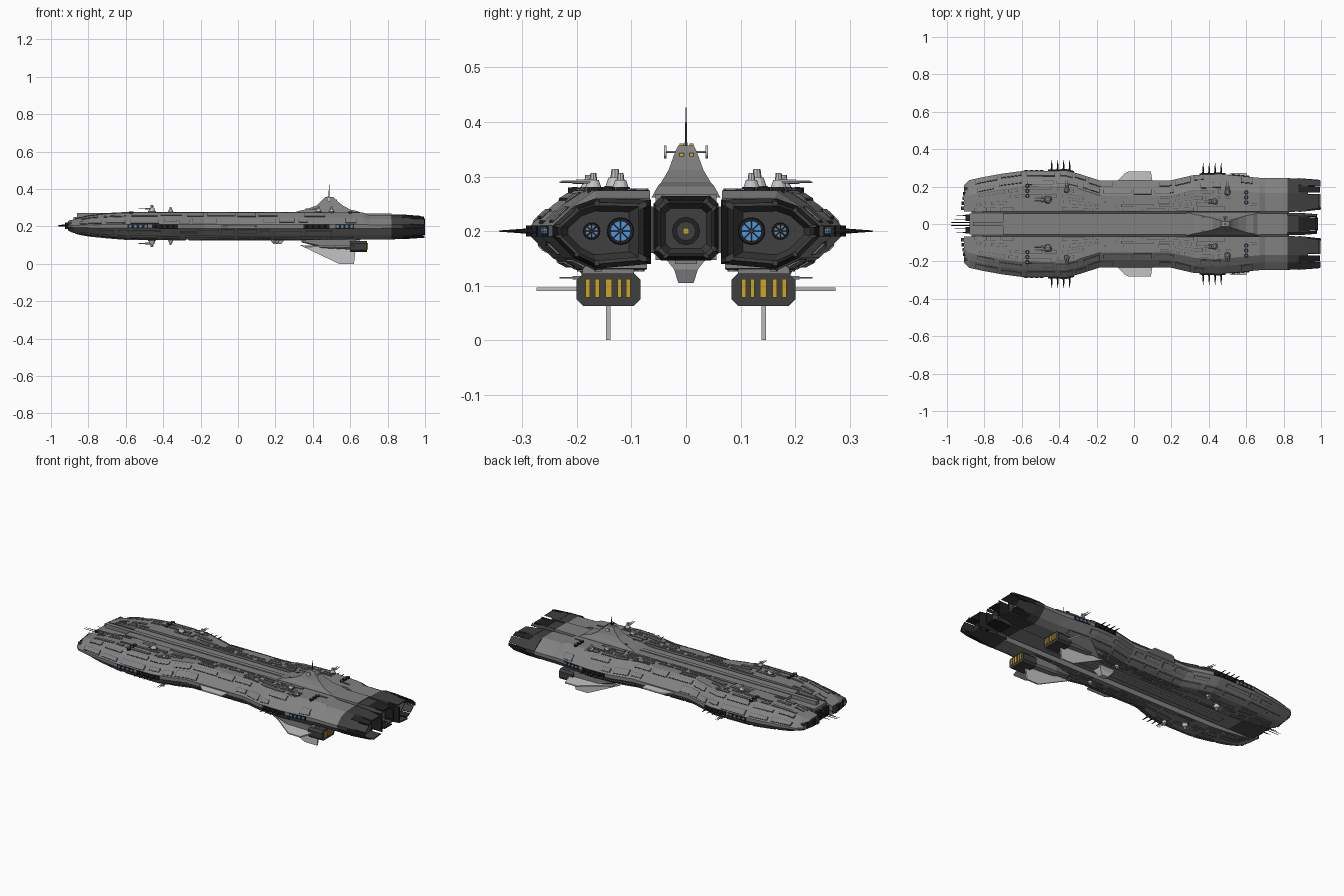
import bpy, bmesh, math, random
from mathutils import Vector as V

if "Cube" in bpy.data.objects:
    bpy.data.objects.remove(bpy.data.objects["Cube"])
random.seed(7)


def material(name, r, g, b):
    m = bpy.data.materials.new(name)
    m.use_nodes = True
    m.diffuse_color = (r, g, b, 1)
    m.node_tree.nodes["Principled BSDF"].inputs["Base Color"].default_value = (r, g, b, 1)
    return m


HULL = material("hull grey", .22, .22, .22)
SEAM = material("seam grey", .07, .07, .07)
DARK = material("engine dark grey", .05, .05, .05)
BLACK = material("black", .015, .015, .017)
LIGHT = material("light grey", .55, .55, .55)
BLUE = material("engine blue", .08, .3, .7)
PALE = material("dull blue", .13, .25, .4)
GOLD = material("vent yellow", .6, .38, .02)


class Part:
    """Collects lofted solids into one object, optionally mirrored across y."""

    def __init__(self, name, *mats, mirror=True):
        self.name, self.mats, self.mirror = name, mats, mirror
        self.bm = bmesh.new()

    def loft(self, rings, m=0):
        rows = [[self.bm.verts.new(p) for p in r] for r in rings]
        n = len(rows[0])
        faces = [self.bm.faces.new(rows[0]), self.bm.faces.new(rows[-1])]
        for a, b in zip(rows, rows[1:]):
            faces += [self.bm.faces.new((a[i], a[(i + 1) % n], b[(i + 1) % n], b[i])) for i in range(n)]
        for f in faces:
            f.material_index = m
        return faces

    def box(self, x0, x1, y0, y1, z0, z1, m=0):
        self.loft([[(x, y0, z0), (x, y1, z0), (x, y1, z1), (x, y0, z1)] for x in (x0, x1)], m)

    def rod(self, a, b, r0, r1, m=0, n=12):
        a, b = V(a), V(b)
        q = (b - a).to_track_quat('Z', 'Y')
        circle = [q @ V((math.cos(t * math.tau / n), math.sin(t * math.tau / n), 0)) for t in range(n)]
        self.loft([[a + c * r0 for c in circle], [b + c * r1 for c in circle]], m)

    def done(self):
        bmesh.ops.recalc_face_normals(self.bm, faces=self.bm.faces)
        me = bpy.data.meshes.new(self.name)
        self.bm.to_mesh(me)
        self.bm.free()
        for m in self.mats:
            me.materials.append(m)
        ob = bpy.data.objects.new(self.name, me)
        bpy.context.collection.objects.link(ob)
        if self.mirror:
            ob.modifiers.new("Mirror", 'MIRROR').use_axis = (False, True, False)
            ob.modifiers["Mirror"].use_mirror_merge = False


# Hull stations: x, half width, top, bottom
STATIONS = [(-.91, .205, .228, .178), (-.88, .235, .237, .165), (-.8, .252, .256, .15), (-.7, .27, .268, .14),
            (-.6, .283, .273, .132), (-.36, .285, .274, .13), (-.3, .27, .274, .13), (-.18, .232, .274, .13),
            (.19, .232, .274, .13), (.32, .262, .274, .13), (.46, .267, .274, .13), (.67, .247, .274, .13),
            (.7, .245, .262, .13), (.82, .245, .26, .131)]
FRACTIONS = (1, 1, .64, .14, -.14, -.7, -1, -1)


def station(x):
    for a, b in zip(STATIONS, STATIONS[1:]):
        if x <= b[0]:
            return V(a[1:]).lerp(V(b[1:]), (x - a[0]) / (b[0] - a[0]))
    return V(STATIONS[-1][1:])


def section(x):
    w, top, bottom = station(x)
    ys = (.066, w - .08, w - .04, w, w, w - .04, w - .08, .072)
    return [V((x, y, .2 + f * (top - .2 if f > 0 else .2 - bottom))) for y, f in zip(ys, FRACTIONS)]


def plate(part, x0, x1, lane, u0, u1, h, m=0):
    """Thin plate that follows one lane of the hull surface."""
    rings = []
    for x in [x0] + [s[0] for s in STATIONS if x0 < s[0] < x1] + [x1]:
        p, q = section(x)[lane:lane + 2]
        d = (q - p).normalized()
        n = V((0, -d.z, d.y))
        a, b = p.lerp(q, u0), p.lerp(q, u1)
        rings.append([a - n * .002, b - n * .002, b + n * h, a + n * h])
    part.loft(rings, m)


hull = Part("hull_side", HULL)
hull.loft([section(s[0]) for s in STATIONS])
hull.done()

# Armour plating with dark seams
armour = Part("armour_plating", HULL, SEAM)
for lane, rows in ((0, 4), (1, 1), (2, 1), (4, 1), (5, 1), (6, 4)):
    for row in range(rows):
        x = -.87 + random.uniform(0, .05)
        while x < .6:
            end = min(x + random.uniform(.05, .16), .655)
            if random.random() < .75:
                u0 = (row + random.uniform(.08, .4)) / rows
                u1 = (row + random.uniform(.65, .92)) / rows
                pad = .05 / rows
                plate(armour, x, end, lane, u0, u1, .0015, 1)
                plate(armour, x + .003, end - .003, lane, u0 + pad, u1 - pad, .004)
            x = end + random.uniform(.01, .03)
armour.done()

# Spine with dark grooves on both sides
spine = Part("centre_spine", HULL, SEAM, DARK, mirror=False)
spine.box(-.87, .83, -.07, .07, .16, .245, 1)
for x0, x1, z0, z1 in ((-.88, -.7, .165, .25), (-.7, .82, .147, .268)):
    spine.box(x0, x1, -.056, .056, z0, z1)
spine.box(-.86, .3, -.012, .012, .2, .272)
spine.box(-.6, .6, -.02, .02, .14, .16)
spine.done()

# Bow gear
bow = Part("bow_ports", DARK, BLACK)
for i in range(5):
    y = .075 + i * .026
    bow.box(-.925 + .004 * i, -.89, y, y + .019, .186, .222, i % 2)
bow.box(-.9, -.86, .015, .05, .18, .235, 1)
bow.done()
probes = Part("bow_probes", BLACK)
for y, z, tip in ((.008, .205, -1), (.025, .198, -.96), (.045, .21, -.95)):
    probes.rod((-.86, y, z), (tip, y, z), .003, .001, n=6)
probes.done()

# Main engines: hollow shrouds with separate petals around each mouth
LOBE = [(.064, .258), (.165, .26), (.205, .246), (.245, .21), (.245, .19), (.205, .15), (.165, .131), (.064, .14)]
CORE = [(-.06, .25), (-.045, .264), (.045, .264), (.06, .25), (.06, .16), (.045, .146), (-.045, .146), (-.06, .16)]


def ring(profile, x, s):
    c = V((sum(p[0] for p in profile), sum(p[1] for p in profile))) / len(profile)
    return [V((x, c.x + (p[0] - c.x) * s, c.y + (p[1] - c.y) * s)) for p in profile]


def engine(name, profile, reach, mirror):
    e = Part(name, DARK, BLACK, mirror=mirror)
    e.loft([ring(profile, *k) for k in ((.82, 1), (.9, .97), (.93, .92), (.93, .78), (.89, .62))])
    loops = [ring(profile, *k) for k in ((.88, 1.0), (reach, .88), (reach, .78), (.88, .86))]
    for i in range(8):
        j, cut = (i + 1) % 8, random.uniform(0, .02)
        quad = []
        for t in (.07, .93):
            quad.append([r[i].lerp(r[j], t) - V((cut if k in (1, 2) else 0, 0, 0)) for k, r in enumerate(loops)])
        e.loft(quad, i % 2)
    e.done()


engine("side_engine", LOBE, 1.0, True)
engine("centre_engine", CORE, .985, False)
nozzles = Part("engine_nozzles", BLACK, BLUE, PALE, DARK)
for y, r, m in ((.12, .019, 1), (.173, .012, 2)):
    nozzles.rod((.88, y, .2), (.925, y, .2), r * 1.35, r * 1.25, 0, 16)
    nozzles.rod((.92, y, .2), (.928, y, .2), r, r, m, 16)
    nozzles.rod((.92, y, .2), (.932, y, .2), r * .25, r * .2, 3, 8)
    for k in range(8):
        t = k * math.tau / 8
        nozzles.rod((.929, y, .2), (.929, y + r * math.cos(t), .2 + r * math.sin(t)), .001, .001, 3, 4)
nozzles.done()
core = Part("centre_nozzle", BLACK, GOLD, DARK, mirror=False)
for x, r, m in ((.92, .026, 0), (.925, .018, 2), (.929, .006, 1)):
    core.rod((.88, 0, .2), (x, 0, .2), r, r, m)
core.done()

# Command tower
tower = Part("command_tower", HULL, SEAM, GOLD, LIGHT, mirror=False)
levels = [(.262, .28, .67, .063), (.282, .32, .64, .052), (.29, .36, .6, .045), (.312, .42, .56, .032),
          (.345, .455, .52, .02), (.357, .465, .51, .014)]
tower.loft([[(a, -w, z), (b, -w, z), (b, w, z), (a, w, z)] for z, a, b, w in levels])
for y in (-.012, .006):
    tower.box(.515, .53, y, y + .008, .33, .343, 2)
    tower.box(.475, .485, y, y + .008, .35, .361, 2)
for y in (-.04, .034):
    tower.box(.36, .58, y, y + .006, .285, .296, 1)
tower.rod((.487, 0, .35), (.487, 0, .427), .003, .0008, 1, 6)
tower.rod((.487, -.04, .345), (.487, .04, .345), .002, .002, 3, 6)
for y in (-.038, .038):
    tower.rod((.487, y - .002, .345), (.487, y + .002, .345), .012, .012, 3)
tower.done()

# Gun turrets above and below
guns = Part("gun_turrets", LIGHT, SEAM)


def turret(x, y, z, up, aim, size=1):
    d = V((-1, 0, 0)) if aim == 'bow' else V((0, 1, 0))
    side, c = V((d.y, d.x, 0)), V((x, y, z))
    lift = V((0, 0, up * size))
    guns.rod(c - lift * .004, c + lift * .008, .02 * size, .018 * size, 1)
    guns.rod(c + lift * .008, c + lift * .022, .016 * size, .011 * size)
    guns.rod(c + lift * .02, c + lift * .036, .008 * size, .006 * size, 0, 8)
    for k in (-.007, .007):
        p = c + lift * .019 + side * k * size
        guns.rod(p, p + d * .035 * size, .004 * size, .004 * size, 0, 8)
        guns.rod(p + d * .03 * size, p + d * .065 * size, .002 * size, .002 * size, 0, 6)


for x, y, aim, size in ((-.46, .13, 'bow', 1.1), (-.36, .18, 'side', .8), (.43, .12, 'bow', .9), (.5, .17, 'side', .9)):
    turret(x, y, .274, 1, aim, size)
for x, y, aim, size in ((-.46, .13, 'bow', 1.1), (-.36, .18, 'side', .8), (.21, .11, 'bow', .7)):
    turret(x, y, .13, -1, aim, size)
guns.done()
keel = Part("keel_turret", LIGHT, SEAM, mirror=False)
keel.loft([[(.21 - a, -w, z), (.21 + a, -w, z), (.21 + a, w, z), (.21 - a, w, z)]
           for z, a, w in ((.15, .05, .038), (.13, .04, .022), (.105, .02, .014))])
keel.done()

# Side spikes on mounting rails
spikes = Part("side_spikes", BLACK)
for x0, tip in ((-.44, .343), (.37, .325)):
    plate(spikes, x0 - .02, x0 + .12, 3, 0, 1, .008)
    for i in range(4):
        x = x0 + i * .032
        spikes.rod((x, station(x)[0] - .01, .2), (x, tip, .2), .007, .0012, n=6)
spikes.done()

# Portholes on the sides and on the deck
ports = Part("portholes", BLACK, PALE)
for x0, x1 in ((-.59, -.48), (.52, .62)):
    plate(ports, x0, x1, 3, 0, 1, .003)
    for i in range(4):
        x = x0 + (x1 - x0) * (i + .5) / 4
        y = station(x)[0]
        ports.rod((x, y, .2), (x, y + .006, .2), .008, .008, 1, 10)
for x, y0 in ((-.57, .15), (.6, .115)):
    for i in range(3):
        y = y0 + i * .027
        ports.rod((x, y, .27), (x, y, .28), .012, .012)
        ports.rod((x, y, .27), (x, y, .281), .005, .005, 1)
ports.done()

# Lower pods with vents and fins
pods = Part("lower_pods", HULL, DARK, GOLD)


def pod_ring(x, y0, y1, z0, z1, c):
    return [(x, y0 + c, z0), (x, y1 - c, z0), (x, y1, z0 + c), (x, y1, z1 - c), (x, y1 - c, z1), (x, y0 + c, z1),
            (x, y0, z1 - c), (x, y0, z0 + c)]


pods.loft([pod_ring(.34, .125, .16, .115, .14, .004), pod_ring(.45, .1, .185, .085, .14, .01),
           pod_ring(.63, .095, .19, .075, .14, .01)])
pods.loft([pod_ring(x, .083, .201, .063, .122, .012) for x in (.6, .69)], 1)
for y, w in ((.106, .004), (.122, .004), (.142, .006), (.163, .004), (.18, .004)):
    pods.box(.68, .694, y - w, y + w, .078, .112, 2)
pods.done()
fins = Part("fins", LIGHT)
down = [(.33, .1), (.54, 0), (.62, 0), (.63, .09)]
fins.loft([[(x, y, z) for x, z in down] for y in (.138, .147)])
out = [(.36, .15), (.52, .274), (.6, .274), (.63, .18)]
fins.loft([[(x, y, z) for x, y in out] for z in (.09, .097)])
middle = [(-.1, .22), (-.05, .27), (-.03, .28), (.09, .28), (.1, .22)]
fins.loft([[(x, y, z) for x, y in middle] for z in (.197, .204)])
fins.done()
